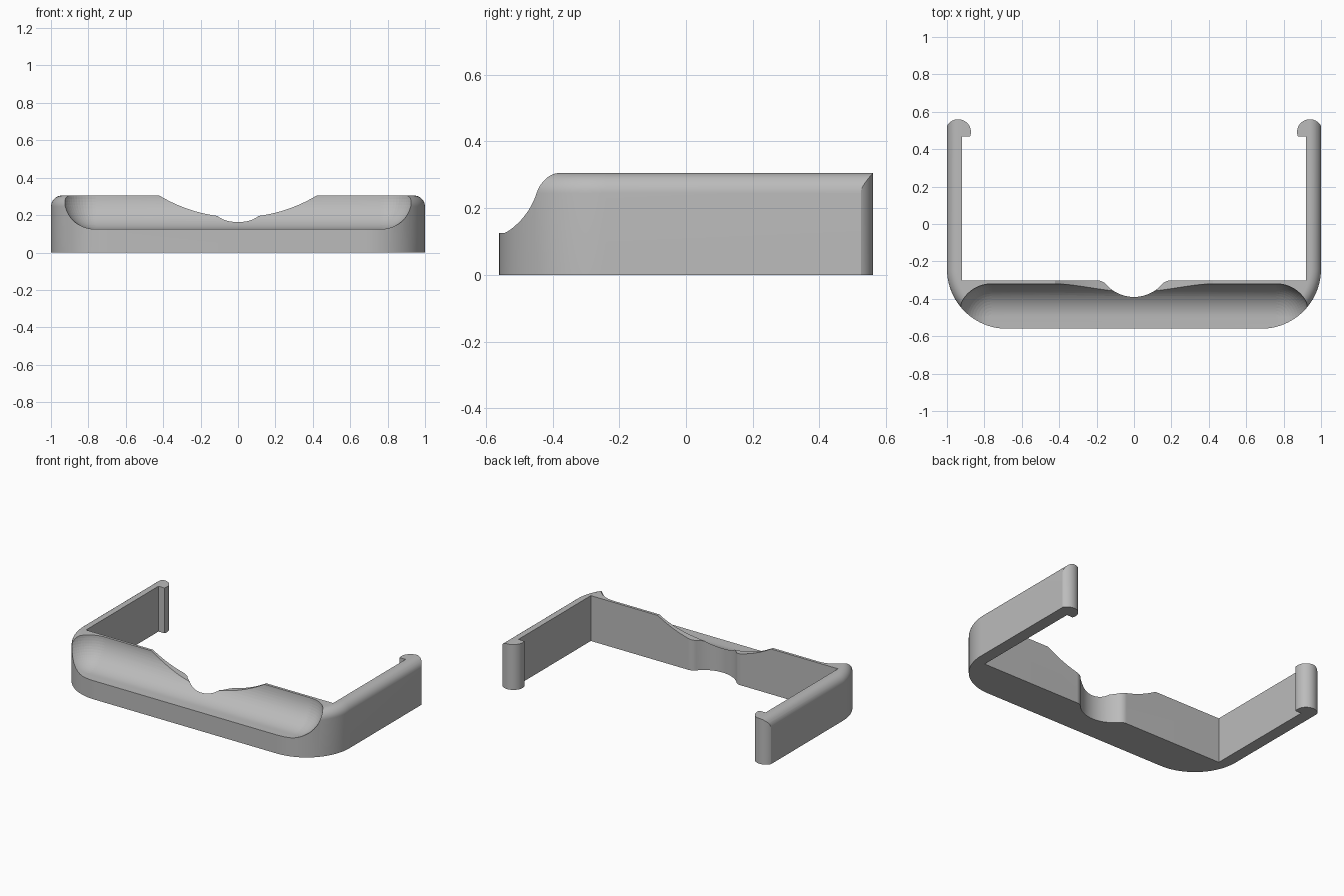
import bpy, bmesh, math
from mathutils import Matrix

if "Cube" in bpy.data.objects:
    bpy.data.objects.remove(bpy.data.objects["Cube"])

HEIGHT = 0.305
FILLET = 0.06

grey = bpy.data.materials.new("plain_grey")
grey.use_nodes = True
colour = (0.5, 0.5, 0.5, 1)
grey.diffuse_color = colour
grey.node_tree.nodes["Principled BSDF"].inputs["Base Color"].default_value = colour


def arc(cx, cy, r, start, end, n=24):
    angles = [math.radians(start + (end - start) * i / n) for i in range(n + 1)]
    return [(cx + r * math.cos(a), cy + r * math.sin(a)) for a in angles]


def mirrored(half):
    """Close a right-hand half outline with its mirror image."""
    return half + [(-x, y) for x, y in reversed(half) if abs(x) > 1e-5]


def make_object(name, bm):
    bmesh.ops.recalc_face_normals(bm, faces=bm.faces)
    mesh = bpy.data.meshes.new(name)
    bm.to_mesh(mesh)
    bm.free()
    mesh.materials.append(grey)
    obj = bpy.data.objects.new(name, mesh)
    bpy.context.collection.objects.link(obj)
    return obj


def loft(name, rings):
    """Skin equal-length rings of 3D points and cap both ends."""
    bm = bmesh.new()
    loops = [[bm.verts.new(p) for p in ring] for ring in rings]
    n = len(loops[0])
    for a, b in zip(loops, loops[1:]):
        for i in range(n):
            j = (i + 1) % n
            bm.faces.new((a[i], a[j], b[j], b[i]))
    bm.faces.new(loops[0])
    bm.faces.new(loops[-1])
    return make_object(name, bm)


def combine(obj, tool, operation):
    """Apply a boolean, then drop the tool."""
    mod = obj.modifiers.new("cut", "BOOLEAN")
    mod.operation, mod.solver, mod.object = operation, "EXACT", tool
    bpy.context.view_layer.objects.active = obj
    bpy.ops.object.modifier_apply(modifier=mod.name)
    bpy.data.objects.remove(tool)


# Outer block: rounded front corners and a filleted top edge
def block_ring(inset, z):
    half = arc(0.68, -0.24, 0.32 - inset, -90, 0, 32) + [(1 - inset, 0.8)]
    return [(x, y, z) for x, y in mirrored(half)]


steps = [math.radians(90 * i / 12) for i in range(13)]
rings = [block_ring(0, 0)]
rings += [block_ring(FILLET * (1 - math.cos(a)), HEIGHT - FILLET * (1 - math.sin(a)))
          for a in steps]
bracket = loft("clip_bracket", rings)

# Plan: front bar with a finger notch, thin side arms, rounded inward hooks
half_plan = arc(0, -0.19, 0.2, -90, -41.4, 16)
half_plan += arc(0.195, -0.362, 0.06, 138.6, 90, 10)
half_plan += [(0.92, -0.302), (0.92, 0.468), (0.876, 0.468)]
half_plan += arc(0.94, 0.492, 0.068, 190, 28.1, 28)
half_plan += [(1.1, 0.524), (1.1, -0.7)]
plan = mirrored(half_plan)
plan_tool = loft("plan_tool", [[(x, y, z) for x, y in plan] for z in (-0.1, 0.5)])
combine(bracket, plan_tool, "INTERSECT")

# Front scoop: a round-cornered trough open to the front and the top
bm = bmesh.new()
for x in (-0.762, 0.762):
    for y in (-0.5, -1.0):
        for z in (HEIGHT, 0.7):
            bmesh.ops.create_uvsphere(bm, u_segments=64, v_segments=32, radius=0.18,
                                      matrix=Matrix.Translation((x, y, z)))
hull = bmesh.ops.convex_hull(bm, input=bm.verts)
spare = {v for v in hull["geom_interior"] + hull["geom_unused"]
         if isinstance(v, bmesh.types.BMVert)}
bmesh.ops.delete(bm, geom=list(spare), context="VERTS")
combine(bracket, make_object("scoop_tool", bm), "DIFFERENCE")

# Shallow dip across the middle of the rear wall
dip = arc(0, 1.006, 0.818, -135, -45, 64)
dip_tool = loft("dip_tool", [[(x, y, z) for x, z in dip] for y in (-0.45, -0.1)])
combine(bracket, dip_tool, "DIFFERENCE")

bpy.ops.object.select_all(action="DESELECT")
bracket.select_set(True)
bpy.context.view_layer.objects.active = bracket
bpy.ops.object.shade_smooth_by_angle(angle=math.radians(30))
